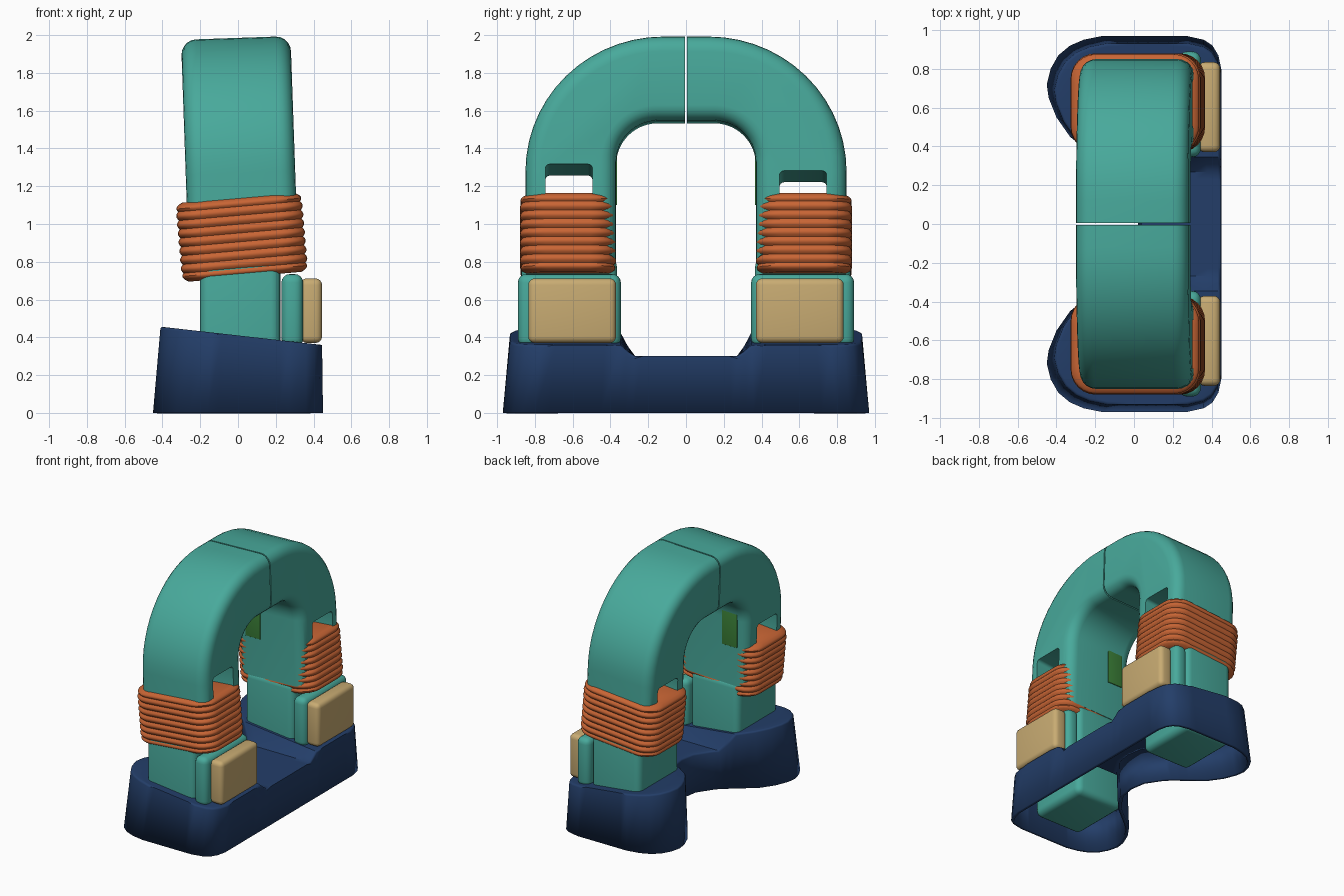
import bpy, bmesh, math
from mathutils import Matrix

if "Cube" in bpy.data.objects:
    bpy.data.objects.remove(bpy.data.objects["Cube"], do_unlink=True)


def material(name, rgb):
    m = bpy.data.materials.new(name)
    m.use_nodes = True
    m.diffuse_color = (*rgb, 1)
    m.node_tree.nodes["Principled BSDF"].inputs["Base Color"].default_value = (*rgb, 1)
    return m


TEAL = material("teal", (0.065, 0.40, 0.33))
ORANGE = material("copper_orange", (0.58, 0.13, 0.035))
NAVY = material("navy", (0.017, 0.048, 0.141))
TAN = material("tan", (0.58, 0.41, 0.17))
GREEN = material("green", (0.045, 0.22, 0.04))


def finish(bm, name, mat, smooth=True):
    bmesh.ops.recalc_face_normals(bm, faces=bm.faces)
    mesh = bpy.data.meshes.new(name)
    bm.to_mesh(mesh)
    bm.free()
    ob = bpy.data.objects.new(name, mesh)
    bpy.context.collection.objects.link(ob)
    mesh.materials.append(mat)
    if smooth:
        shade(ob)
    return ob


def activate(ob):
    bpy.ops.object.select_all(action='DESELECT')
    ob.select_set(True)
    bpy.context.view_layer.objects.active = ob


def shade(ob):
    activate(ob)
    bpy.ops.object.shade_smooth_by_angle(angle=math.radians(35))


def tilt(bm, degrees, pivot):
    bmesh.ops.rotate(bm, verts=bm.verts, cent=pivot,
                     matrix=Matrix.Rotation(math.radians(degrees), 3, 'Y'))


def round_box(name, mat, xs, ys, zs, bevel, degrees=0):
    bm = bmesh.new()
    bmesh.ops.create_cube(bm, size=1)
    mid = [(a + b) / 2 for a, b in (xs, ys, zs)]
    size = [abs(b - a) for a, b in (xs, ys, zs)]
    for v in bm.verts:
        v.co = [m + c * s for m, c, s in zip(mid, v.co, size)]
    if bevel:
        bmesh.ops.bevel(bm, geom=list(bm.edges), offset=bevel, segments=4,
                        profile=0.5, affect='EDGES', clamp_overlap=True)
    tilt(bm, degrees, mid)
    return finish(bm, name, mat)


def arc(cy, cz, ry, rz, start, end, n=14):
    angles = [math.radians(start + (end - start) * i / n) for i in range(n + 1)]
    return [(cy + ry * math.cos(a), cz + rz * math.sin(a)) for a in angles]


def arch_half(side, name):
    # Side profile pulled through x, with rounded long edges
    seam = 0.005
    profile = [(0.85, 0.8)] + arc(0.12, 1.27, 0.73, 0.715, 0, 90) + [(seam, 1.985), (seam, 1.54)]
    profile += arc(0.15, 1.32, 0.22, 0.22, 90, 0) + [(0.37, 0.8)]
    bm = bmesh.new()
    face = bm.faces.new([bm.verts.new((-0.285, y * side, z)) for y, z in profile])
    moved = bmesh.ops.extrude_face_region(bm, geom=[face])["geom"]
    bmesh.ops.translate(bm, vec=(0.58, 0, 0),
                        verts=[g for g in moved if isinstance(g, bmesh.types.BMVert)])
    rims = [e for e in bm.edges
            if abs(e.verts[0].co.x - e.verts[1].co.x) < 0.01
            and not all(abs(v.co.y) < 0.01 for v in e.verts)]
    bmesh.ops.bevel(bm, geom=rims, offset=0.08, segments=5, profile=0.5,
                    affect='EDGES', clamp_overlap=True)
    tilt(bm, -2, (0, 0, 1.5))
    ob = finish(bm, name, TEAL, smooth=False)
    # Slot through the leg just above the winding
    top = 1.285 if side < 0 else 1.25
    cutter = round_box("slot_cutter", TEAL, (-0.6, 0.6), (0.495 * side, 0.745 * side),
                       (1.08, top), 0.025, -6)
    cutter.hide_render = True
    cut = ob.modifiers.new("slot", 'BOOLEAN')
    cut.operation = 'DIFFERENCE'
    cut.object = cutter
    activate(ob)
    bpy.ops.object.modifier_apply(modifier=cut.name)
    bpy.data.objects.remove(cutter, do_unlink=True)
    shade(ob)


def winding(side, name, wraps=9, steps=6):
    # Stack of rounded rectangles whose size ripples once per wrap
    height, corner, rings = 0.42, 0.13, []
    bm = bmesh.new()
    for i in range(wraps * steps + 1):
        ripple = 0.012 * abs(math.sin(math.pi * i / steps))
        end = min(i, wraps * steps - i) / steps
        inset = 0.025 * max(0, 1 - end) ** 2
        hx, hy = [h + ripple - inset for h in (0.324, 0.243)]
        z = 0.93 + height * (i / (wraps * steps) - 0.5)
        ring = []
        for quarter, (sx, sy) in enumerate([(1, 1), (-1, 1), (-1, -1), (1, -1)]):
            for x, y in arc(sx * (hx - corner), sy * (hy - corner), corner, corner,
                            90 * quarter, 90 * quarter + 90, 6):
                ring.append(bm.verts.new((0.02 + x, 0.625 * side + y, z)))
        rings.append(ring)
    for low, high in zip(rings, rings[1:]):
        for k in range(len(low)):
            n = (k + 1) % len(low)
            bm.faces.new((low[k], low[n], high[n], high[k]))
    bm.faces.new(rings[0])
    bm.faces.new(rings[-1])
    tilt(bm, -5, (0.02, 0, 0.93))
    ob = finish(bm, name, ORANGE)


def base():
    # Half outline: distance from the middle, right edge, left edge
    half = [(0, .02, .45), (.12, 0, .45), (.24, -.08, .45), (.28, -.12, .45),
            (.32, -.17, .45), (.36, -.22, .45), (.45, -.33, .45), (.55, -.40, .45),
            (.65, -.44, .45), (.72, -.45, .45), (.80, -.43, .45), (.87, -.39, .435),
            (.92, -.33, .405), (.95, -.26, .36), (.97, -.16, .27)]
    rows = [(-y, a, b) for y, a, b in reversed(half[1:])] + half
    bm = bmesh.new()
    grid = []
    for y, a, b in rows:
        t = min(1, max(0, (abs(y) - 0.28) / 0.09))
        t = t * t * (3 - 2 * t)
        line = []
        for i in range(9):
            x = 0.445 - (0.45 - (a + (b - a) * i / 8)) * 0.95
            high = 0.41 - 0.113 * x
            line.append(bm.verts.new((x, y * 0.96, 0.30 + (high - 0.30) * t)))
        grid.append(line)
    for p, q in zip(grid, grid[1:]):
        for i in range(8):
            bm.faces.new((p[i], p[i + 1], q[i + 1], q[i]))
    # Flared walls down to the ground
    rim = [e for e in bm.edges if e.is_boundary]
    new = bmesh.ops.extrude_edge_only(bm, edges=rim)["geom"]
    for v in new:
        if isinstance(v, bmesh.types.BMVert):
            v.co = (0.45 - (0.445 - v.co.x) / 0.95, v.co.y / 0.96, 0)
    bmesh.ops.bevel(bm, geom=rim, offset=0.025, segments=3, profile=0.5,
                    affect='EDGES', clamp_overlap=True)
    ob = finish(bm, "base", NAVY)
    shell = ob.modifiers.new("shell", 'SOLIDIFY')
    shell.thickness = 0.025
    shell.offset = -1


base()
for side, label in ((-1, "front"), (1, "back")):
    def ys(a, b):
        return (a * side, b * side)
    arch_half(side, label + "_arch_half")
    winding(side, label + "_winding")
    round_box(label + "_leg", TEAL, (-0.2, 0.225), ys(0.365, 0.87), (0.07, 0.82), 0.05)
    round_box(label + "_pole_plate", TEAL, (0.23, 0.345), ys(0.345, 0.89), (0.35, 0.735), 0.045)
    round_box(label + "_pad", TAN, (0.33, 0.445), ys(0.37, 0.835), (0.37, 0.712), 0.035)
    round_box(label + "_inner_marker", GREEN, (-0.19, -0.06), ys(0.364, 0.372), (1.1, 1.38), 0.003)
